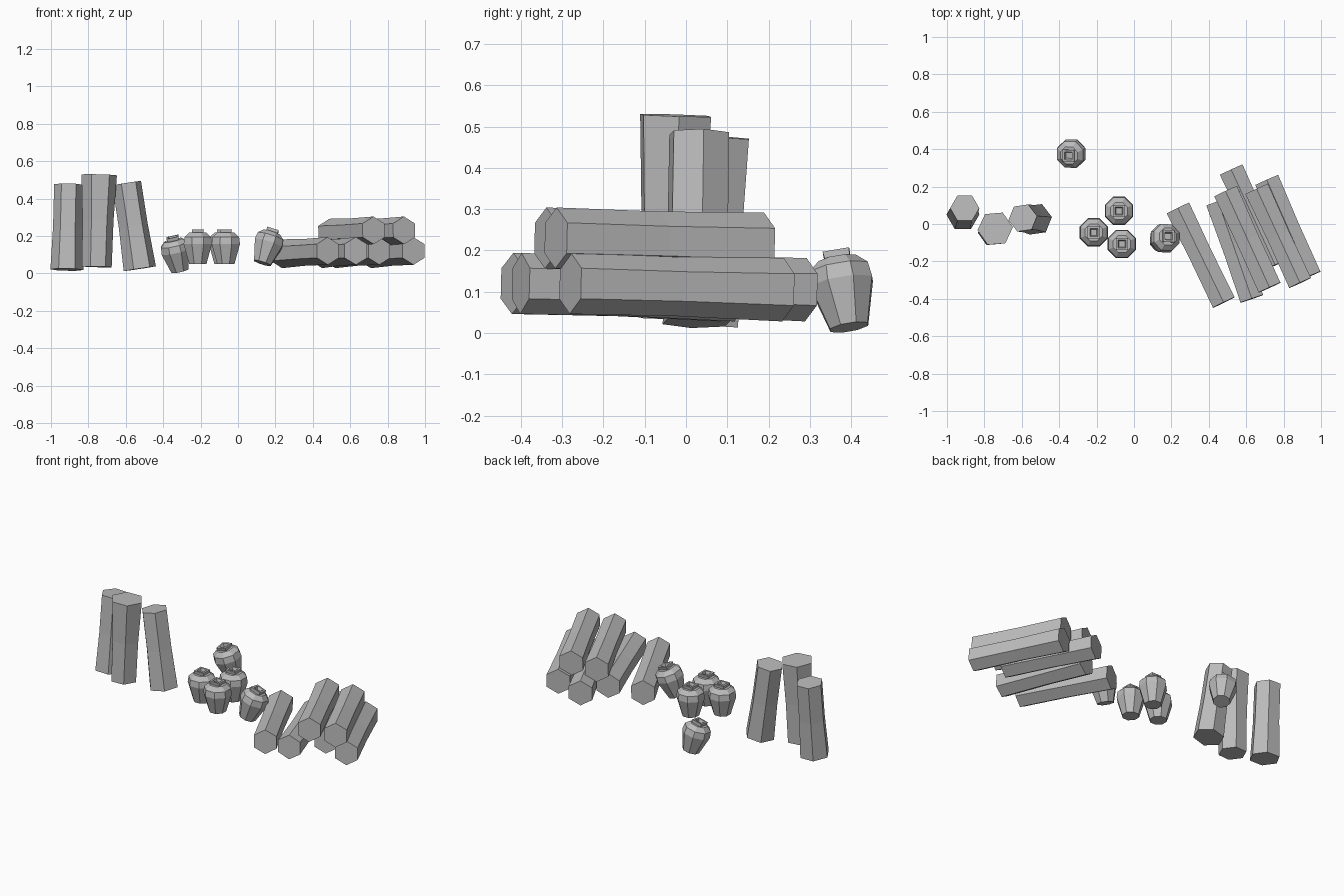
import bpy, bmesh, math
from mathutils import Vector

cube = bpy.data.objects.get("Cube")
if cube:
    bpy.data.objects.remove(cube, do_unlink=True)

grey = bpy.data.materials.new("plain_grey")
grey.use_nodes = True
colour = (0.5, 0.5, 0.5, 1)
grey.diffuse_color = colour
grey.node_tree.nodes["Principled BSDF"].inputs["Base Color"].default_value = colour


def loft(bm, start, end, sides, rings, ref, phase=0):
    """Closed solid of rings (fraction along axis, radius) between two points."""
    start, end = Vector(start), Vector(end)
    axis = (end - start).normalized()
    ref = Vector(ref)
    u = (ref - axis * ref.dot(axis)).normalized()
    v = axis.cross(u)
    loops = []
    for t, r in rings:
        centre = start.lerp(end, t)
        angles = [math.radians(phase) + math.tau * i / sides for i in range(sides)]
        loops.append([bm.verts.new(centre + r * (u * math.cos(a) + v * math.sin(a)))
                      for a in angles])
    for low, high in zip(loops, loops[1:]):
        for i in range(sides):
            j = (i + 1) % sides
            bm.faces.new((low[i], low[j], high[j], high[i]))
    bm.faces.new(loops[0][::-1])
    bm.faces.new(loops[-1])


def finish(bm, name):
    mesh = bpy.data.meshes.new(name)
    bm.to_mesh(mesh)
    bm.free()
    mesh.materials.append(grey)
    bpy.context.collection.objects.link(bpy.data.objects.new(name, mesh))


def log(name, start, end, r0, r1, ref, phase=0):
    # Six-sided beam with a slight waist halfway along
    bm = bmesh.new()
    waist = (r0 + r1) / 2 * 0.95
    loft(bm, start, end, 6, [(0, r0), (0.5, waist), (1, r1)], ref, phase)
    finish(bm, name)


def jar(name, base, top):
    # Eight-sided body, and a square neck with a sunken mouth
    bm = bmesh.new()
    body = [(0, 0.05), (0.6, 0.082), (0.8, 0.077), (0.93, 0.05)]
    neck = [(0.85, 0.04), (1.03, 0.046), (1.03, 0.03), (0.94, 0.022)]
    loft(bm, base, top, 8, body, (1, 0, 0), 22.5)
    loft(bm, base, top, 4, neck, (1, 0, 0), 45)
    finish(bm, name)


# Stack of lying logs: near end x, y and far end x, y
lower = [(0.48, -0.42, 0.235, 0.085), (0.63, -0.4, 0.45, 0.12),
         (0.755, -0.22, 0.52, 0.29), (0.938, -0.28, 0.71, 0.235)]
upper = [(0.725, -0.34, 0.49, 0.175), (0.888, -0.315, 0.656, 0.187)]
for row, logs, z in (("lower", lower, 0.12), ("upper", upper, 0.23)):
    for n, (x0, y0, x1, y1) in enumerate(logs):
        log(f"{row}_log_{n + 1}", (x0, y0, z), (x1, y1, z - 0.015),
            0.074, 0.077, (0, 0, 1))

# Standing logs
log("standing_log_1", (-0.915, 0.05, 0.02), (-0.905, 0.085, 0.475), 0.088, 0.078, (1, 0, 0))
log("standing_log_2", (-0.755, -0.04, 0.035), (-0.742, -0.025, 0.527), 0.08, 0.095, (1, 0, 0), 5)
log("standing_log_3", (-0.525, 0.025, 0.025), (-0.595, 0.032, 0.483), 0.088, 0.078, (1, 0, 0), 8)

# Upright jars
for n, (x, y) in enumerate([(-0.08, 0.07), (-0.215, -0.045), (-0.065, -0.107)]):
    jar(f"upright_jar_{n + 1}", (x, y, 0.05), (x, y, 0.23))

# Tilted jars
jar("tilted_jar_back", (-0.31, 0.395, 0.014), (-0.35, 0.365, 0.19))
jar("tilted_jar_front", (0.13, -0.095, 0.055), (0.185, -0.065, 0.23))
